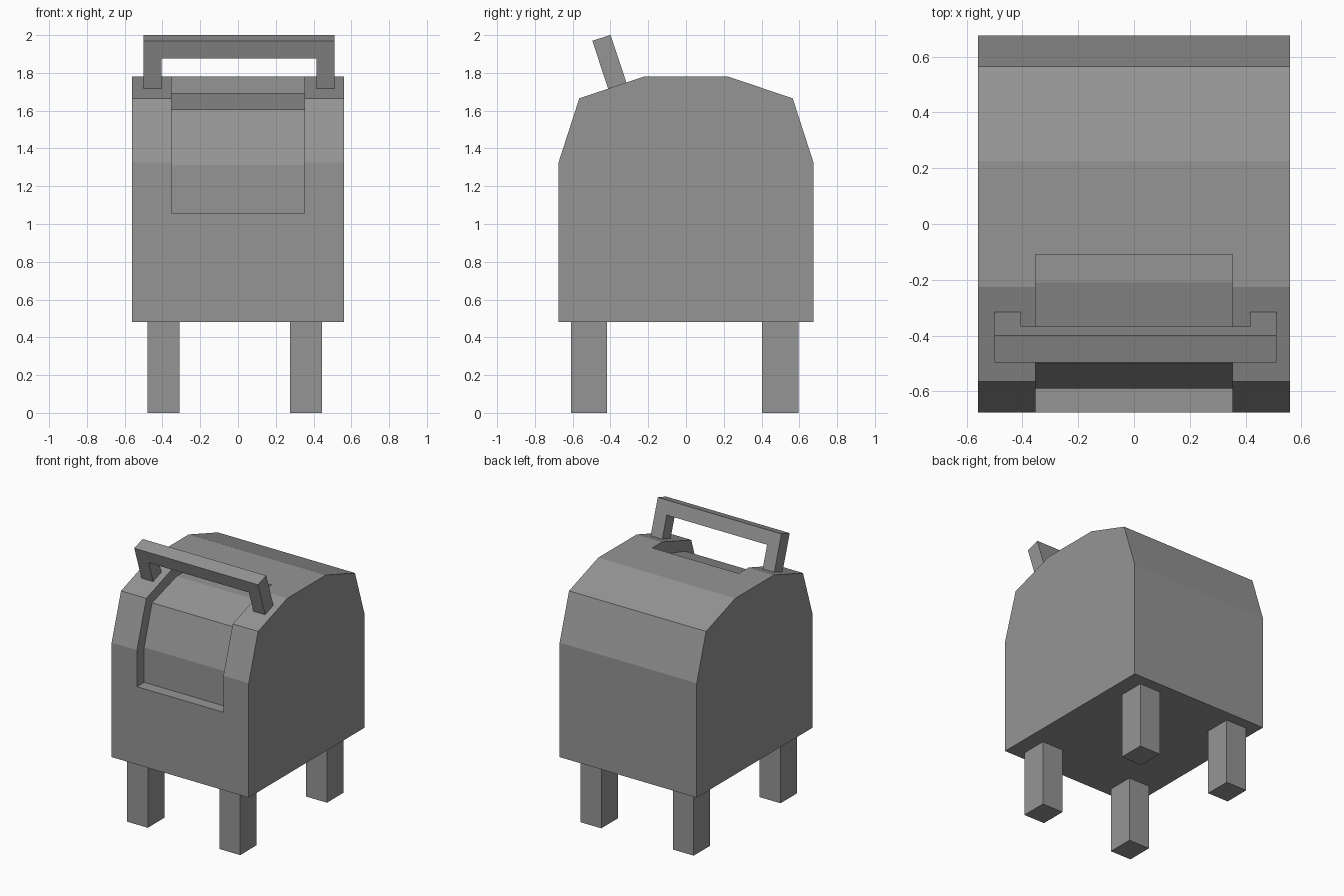
import bpy
import bmesh
from mathutils import Vector

default = bpy.data.objects.get("Cube")
if default:
    bpy.data.objects.remove(default, do_unlink=True)

grey = bpy.data.materials.new("plain grey")
grey.use_nodes = True
colour = (0.3, 0.3, 0.3, 1)
grey.diffuse_color = colour
grey.node_tree.nodes["Principled BSDF"].inputs["Base Color"].default_value = colour


def prism(name, outline, sweep):
    """Extrude a closed outline of 3D points along a vector."""
    bm = bmesh.new()
    face = bm.faces.new([bm.verts.new(p) for p in outline])
    result = bmesh.ops.extrude_face_region(bm, geom=[face], use_keep_orig=True)
    moved = [v for v in result["geom"] if isinstance(v, bmesh.types.BMVert)]
    bmesh.ops.translate(bm, verts=moved, vec=sweep)
    bmesh.ops.recalc_face_normals(bm, faces=bm.faces)
    mesh = bpy.data.meshes.new(name)
    bm.to_mesh(mesh)
    bm.free()
    mesh.materials.append(grey)
    obj = bpy.data.objects.new(name, mesh)
    bpy.context.collection.objects.link(obj)
    return obj


def side_prism(name, profile, half_width):
    """Extrude a (y, z) side profile across the width."""
    return prism(name, [(-half_width, y, z) for y, z in profile],
                 Vector((2 * half_width, 0, 0)))


# Body: faceted arch, mirrored front to back
half = [(-0.675, 0.48), (-0.675, 1.325), (-0.565, 1.665), (-0.225, 1.78)]
body = side_prism("body", half + [(-y, z) for y, z in reversed(half)], 0.56)

# Recessed front panel, following the arch
recess = [(-0.59, 1.055), (-0.59, 1.313), (-0.498, 1.607), (-0.21, 1.693),
          (-0.11, 1.693), (-0.11, 1.95), (-0.9, 1.95), (-0.9, 1.055)]
cutter = side_prism("recess_cutter", recess, 0.353)
cutter.hide_render = True
cut = body.modifiers.new("recess", "BOOLEAN")
cut.operation = "DIFFERENCE"
cut.solver = "EXACT"
cut.object = cutter
bpy.context.view_layer.objects.active = body
bpy.ops.object.modifier_apply(modifier=cut.name)
bpy.data.objects.remove(cutter, do_unlink=True)

# Handle: tilted bracket standing on the front slope
base = Vector((0, -0.412, 1.716))
up = Vector((0, -0.084, 0.254))
back = Vector((0, 0.097, 0.031))
bracket = [(-0.5, 0), (-0.5, 1), (0.51, 1), (0.51, 0),
           (0.415, 0), (0.415, 0.63), (-0.405, 0.63), (-0.405, 0)]
prism("handle", [base + up * t + Vector((x, 0, 0)) for x, t in bracket], back)

# Four square legs
for side, x in (("right", -0.48), ("left", 0.275)):
    for end, y in (("front", -0.61), ("back", 0.403)):
        foot = [(x, y, 0), (x + 0.17, y, 0),
                (x + 0.17, y + 0.193, 0), (x, y + 0.193, 0)]
        prism(f"{end}_{side}_leg", foot, Vector((0, 0, 0.48)))
